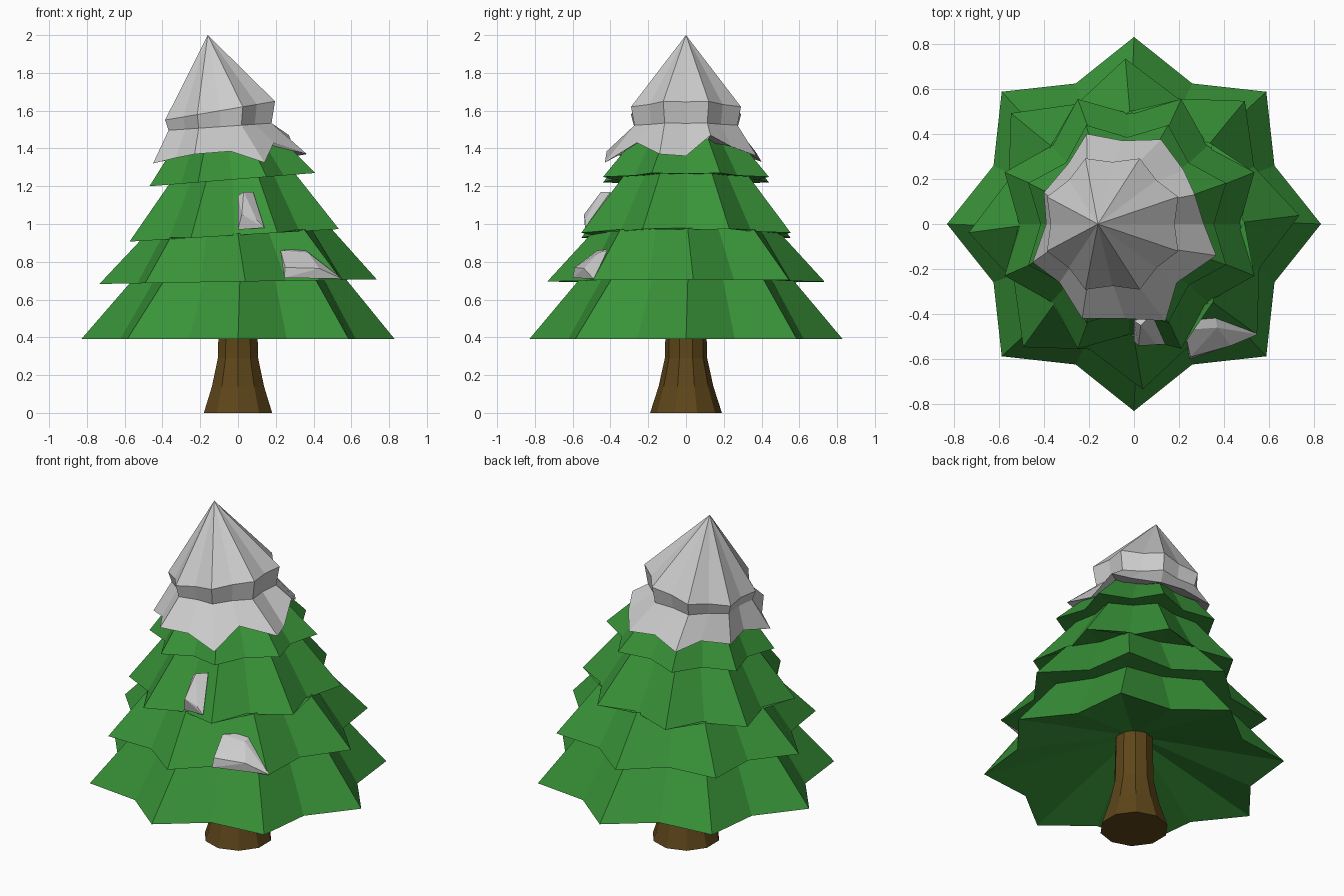
import bpy, bmesh
from math import cos, sin, pi, radians

if "Cube" in bpy.data.objects:
    bpy.data.objects.remove(bpy.data.objects["Cube"])


def material(name, rgb):
    m = bpy.data.materials.new(name)
    m.diffuse_color = (*rgb, 1)
    m.use_nodes = True
    m.node_tree.nodes["Principled BSDF"].inputs["Base Color"].default_value = m.diffuse_color
    return m


def finish(name, bm, mat=None):
    bmesh.ops.remove_doubles(bm, verts=bm.verts, dist=1e-5)
    bmesh.ops.recalc_face_normals(bm, faces=bm.faces)
    me = bpy.data.meshes.new(name)
    bm.to_mesh(me)
    bm.free()
    ob = bpy.data.objects.new(name, me)
    bpy.context.collection.objects.link(ob)
    if mat:
        me.materials.append(mat)
    return ob


def star(cx, z, r_even, r_odd, tilt=0, twist=0, n=16):
    """Ring with alternating radii, tilted along x."""
    pts = []
    for i in range(n):
        a = 2 * pi * i / n + radians(twist)
        r = r_odd if i % 2 else r_even
        pts.append((cx + r * cos(a), r * sin(a), z + tilt * r * cos(a)))
    return pts


def bridge(name, rings, mat=None, caps=False):
    bm = bmesh.new()
    loops = [[bm.verts.new(p) for p in ring] for ring in rings]
    n = len(rings[0])
    for lo, hi in zip(loops, loops[1:]):
        for i in range(n):
            j = (i + 1) % n
            bm.faces.new((lo[i], lo[j], hi[j], hi[i]))
    if caps:
        bm.faces.new(loops[0])
        bm.faces.new(loops[-1])
    return finish(name, bm, mat)


def hull(name, pts):
    bm = bmesh.new()
    for p in pts:
        bm.verts.new(p)
    bmesh.ops.convex_hull(bm, input=bm.verts)
    loose = [v for v in bm.verts if not v.link_faces]
    bmesh.ops.delete(bm, geom=loose, context='VERTS')
    bmesh.ops.dissolve_limit(bm, angle_limit=radians(5), verts=bm.verts, edges=bm.edges)
    return finish(name, bm)


green = material("needles", (0.04, 0.29, 0.04))
brown = material("bark", (0.11, 0.06, 0.01))

# Flared trunk, running up into the hollow underside
bridge("trunk", [star(0, z, r, r, 0, 18, 10) for z, r in
                 ((0, .19), (.14, .145), (.29, .112), (.58, .105))], brown, caps=True)

# Four star-shaped branch tiers, leaning to the left as they rise
bridge("branches", [
    star(0.00, 0.57, 0.09, 0.09),
    star(0.00, 0.39, 0.83, 0.675),
    star(0.00, 0.70, 0.57, 0.49, 0.017, 1),
    star(0.00, 0.695, 0.735, 0.59, 0.017, 3),
    star(-0.01, 0.95, 0.50, 0.43, 0.06, 1),
    star(-0.02, 0.94, 0.49, 0.60, 0.06),
    star(-0.03, 1.24, 0.31, 0.36, 0.08),
    star(-0.03, 1.235, 0.385, 0.475, 0.08),
    star(-0.06, 1.46, 0.24, 0.28, 0.08)], green, caps=True)

# Snow cap: ragged skirt, bulging band, pointed top
skirt = [
    (.31, 0, 1.36), (.27, .13, 1.47), (.22, .24, 1.41), (.12, .375, 1.36),
    (-.05, .37, 1.38), (-.21, .40, 1.33), (-.29, .27, 1.37), (-.40, .14, 1.33),
    (-.39, 0, 1.36), (-.45, -.17, 1.32), (-.33, -.26, 1.35), (-.23, -.42, 1.37),
    (-.04, -.42, 1.385), (.14, -.43, 1.325), (.19, -.26, 1.43), (.365, -.14, 1.37)]
bridge("snow_cap", [
    star(-0.06, 1.42, 0.25, 0.28, 0.06),
    skirt,
    star(-0.095, 1.515, 0.26, 0.295, 0.07),
    star(-0.095, 1.60, 0.275, 0.315, 0.17),
    star(-0.16, 2.00, 0, 0)])

# Loose snow clumps on the front branches
hull("upper_snow_clump", [
    (0, -.52, .97), (.14, -.535, .98), (.02, -.54, 1.05), (.10, -.535, 1.02),
    (0, -.43, 1.15), (.08, -.40, 1.17), (.03, -.45, 1.17), (.05, -.38, 1.0)])
hull("lower_snow_clump", [
    (.245, -.60, .715), (.55, -.49, .71), (.25, -.59, .77), (.43, -.54, .765),
    (.225, -.47, .86), (.29, -.42, .865), (.36, -.41, .86), (.37, -.46, .85),
    (.30, -.38, .74)])
